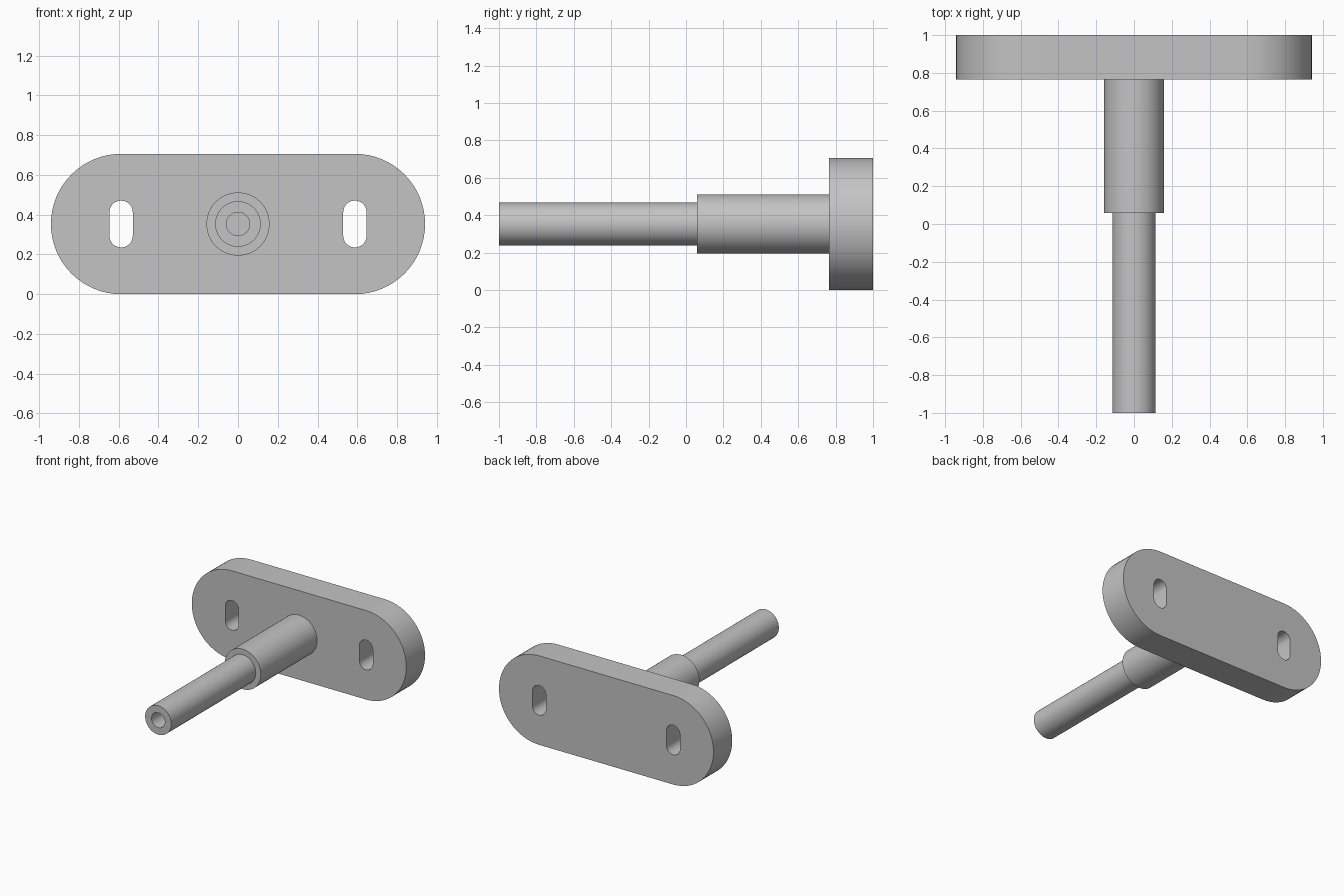
import bpy, bmesh, math
from mathutils import Vector, Matrix

default = bpy.data.objects.get("Cube")
if default:
    bpy.data.objects.remove(default, do_unlink=True)

UNIT = 2 / 34            # overall length is 34 units
MID_Z = 6 * UNIT         # height of the shaft axis

grey = bpy.data.materials.new("plain_grey")
grey.use_nodes = True
colour = (0.55, 0.55, 0.55, 1)
grey.diffuse_color = colour
grey.node_tree.nodes["Principled BSDF"].inputs["Base Color"].default_value = colour


def finish(name, bm):
    """Weld, orient and smooth a part, then place it in the scene."""
    bmesh.ops.remove_doubles(bm, verts=bm.verts, dist=1e-5)
    bmesh.ops.recalc_face_normals(bm, faces=bm.faces)
    mesh = bpy.data.meshes.new(name)
    bm.to_mesh(mesh)
    bm.free()
    mesh.materials.append(grey)
    mesh.shade_smooth()
    mesh.set_sharp_from_angle(angle=math.radians(30))
    obj = bpy.data.objects.new(name, mesh)
    bpy.context.collection.objects.link(obj)
    return obj


def stadium(cx, radius, dx, dz, steps=32):
    """Outline of a rounded slot whose end centres are offset by (dx, dz)."""
    start = math.atan2(dz, dx) - math.pi / 2
    points = []
    for side in (1, -1):
        for i in range(steps + 1):
            a = start + math.pi * i / steps + (0 if side == 1 else math.pi)
            points.append((cx + side * dx + radius * math.cos(a),
                           side * dz + radius * math.sin(a)))
    return points


# Mounting plate: rounded outline with two upright slots through it
bm = bmesh.new()
edges = []
outlines = [stadium(0, 6 * UNIT, 10 * UNIT, 0)]
outlines += [stadium(s * 10 * UNIT, UNIT, 0, UNIT) for s in (-1, 1)]
for outline in outlines:
    verts = [bm.verts.new((x, 13 * UNIT, MID_Z + z)) for x, z in outline]
    edges += [bm.edges.new((v, verts[i - 1])) for i, v in enumerate(verts)]
bmesh.ops.triangle_fill(bm, use_beauty=True, use_dissolve=False, edges=edges)
result = bmesh.ops.extrude_face_region(bm, geom=bm.faces[:], use_keep_orig=True)
moved = [g for g in result["geom"] if isinstance(g, bmesh.types.BMVert)]
bmesh.ops.translate(bm, verts=moved, vec=(0, 4 * UNIT, 0))
finish("mounting_plate", bm)

# Stepped shaft with a blind bore in its front end: (radius, y) in units
profile = [(0, -7), (1, -7), (1, -17), (1.95, -17), (1.95, 1),
           (2.7, 1), (2.7, 13.2), (0, 13.2)]
bm = bmesh.new()
verts = [bm.verts.new((r * UNIT, y * UNIT, MID_Z)) for r, y in profile]
edges = [bm.edges.new(pair) for pair in zip(verts, verts[1:])]
bmesh.ops.spin(bm, geom=verts + edges, cent=(0, 0, MID_Z), axis=(0, 1, 0),
               angle=math.tau, steps=64, use_merge=False)
finish("stepped_shaft", bm)
